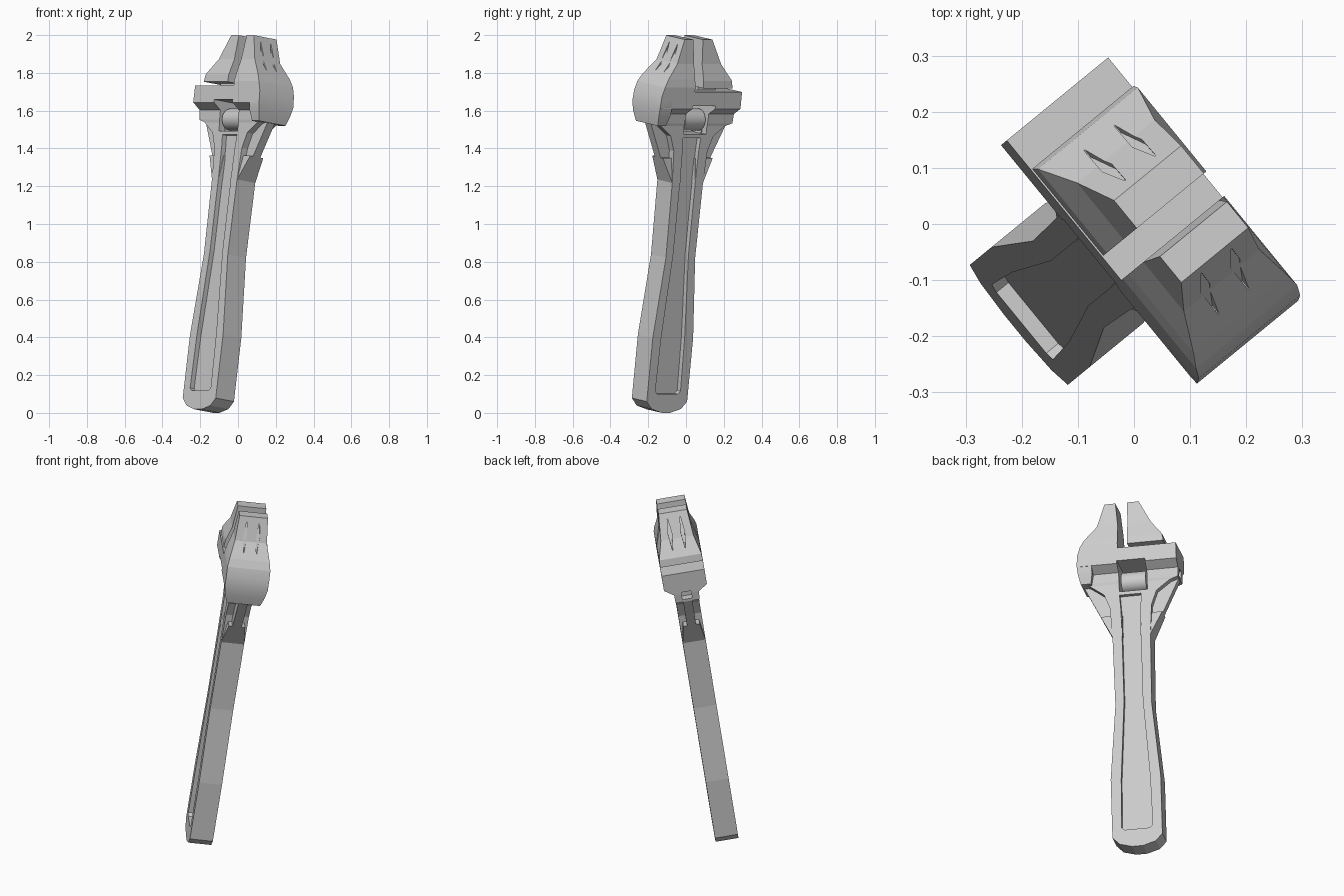
import bpy, bmesh, math
from mathutils import Matrix, Vector

if "Cube" in bpy.data.objects:
    bpy.data.objects.remove(bpy.data.objects["Cube"])

# Tool frame: local x = width, y = thickness, z = length; leaned back and turned
FRAME = (Matrix.Translation((-0.164, -0.146, 0.01))
         @ Matrix.Rotation(math.radians(-50.7), 4, 'Z')
         @ Matrix.Rotation(math.radians(-8.5), 4, 'X'))

steel = bpy.data.materials.new("grey_steel")
steel.use_nodes = True
GREY = (0.6, 0.6, 0.6, 1)
steel.diffuse_color = GREY
steel.node_tree.nodes["Principled BSDF"].inputs["Base Color"].default_value = GREY


def finish(name, bm):
    bmesh.ops.recalc_face_normals(bm, faces=bm.faces)
    mesh = bpy.data.meshes.new(name)
    bm.to_mesh(mesh)
    bm.free()
    mesh.materials.append(steel)
    obj = bpy.data.objects.new(name, mesh)
    bpy.context.collection.objects.link(obj)
    obj.matrix_world = FRAME
    return obj


def loft(name, rows, shift=0.0, mirror=1):
    """Join rectangles: each row is height, left, right, half thickness."""
    bm = bmesh.new()
    rings = []
    for t, left, right, v in rows:
        corners = ((left, -v), (right, -v), (right, v), (left, v))
        rings.append([bm.verts.new((mirror * x, y + shift, t)) for x, y in corners])
    for a, b in zip(rings, rings[1:]):
        for i in range(4):
            j = (i + 1) % 4
            bm.faces.new((a[i], a[j], b[j], b[i]))
    bm.faces.new(rings[0])
    bm.faces.new(rings[-1])
    return finish(name, bm)


def cut(obj, cutter):
    cutter.hide_render = True
    bpy.context.view_layer.update()
    mod = obj.modifiers.new("cut", 'BOOLEAN')
    mod.operation = 'DIFFERENCE'
    mod.solver = 'EXACT'
    mod.object = cutter
    bpy.context.view_layer.objects.active = obj
    bpy.ops.object.modifier_apply(modifier=mod.name)
    bpy.data.objects.remove(cutter)


def smooth(obj, degrees):
    bpy.ops.object.select_all(action='DESELECT')
    obj.select_set(True)
    bpy.context.view_layer.objects.active = obj
    bpy.ops.object.shade_smooth_by_angle(angle=math.radians(degrees))


# Handle, neck and lower head in one body
H = 0.063
body = loft("handle_and_head", [
    (0, -0.03, 0.03, H), (0.02, -0.1, 0.1, H), (0.06, -0.138, 0.138, H),
    (0.4, -0.138, 0.138, H), (0.83, -0.1, 0.1, H), (1.23, -0.105, 0.105, H),
    (1.4, -0.115, 0.115, H), (1.48, -0.145, 0.145, H), (1.535, -0.22, 0.22, H),
    (1.55, -0.265, 0.265, 0.066), (1.6, -0.268, 0.27, 0.068),
    (1.635, -0.268, 0.27, 0.118), (1.725, -0.268, 0.265, 0.118)])

# Long recess on both faces of the handle
for side in (-1, 1):
    recess = [(0.1, 0.07), (0.115, 0.086), (0.4, 0.08), (0.85, 0.052),
              (1.25, 0.052), (1.4, 0.055), (1.47, 0.06)]
    cut(body, loft("recess_cutter", [(t, -w, w, 0.04) for t, w in recess],
                   shift=side * 0.075))

# Window for the adjusting screw, and the screw pin hole in the side
cut(body, loft("window_cutter", [(t, -0.095, 0.06, 0.2) for t in (1.49, 1.65)]))
cut(body, loft("pin_hole_cutter", [(t, -0.3, -0.22, 0.027) for t in (1.565, 1.61)]))

# Adjusting screw lying across the window
bm = bmesh.new()
bmesh.ops.create_cone(bm, cap_ends=True, segments=24, radius1=0.058, radius2=0.058,
                      depth=0.135, matrix=Matrix.Translation((-0.018, 0, 1.56))
                      @ Matrix.Rotation(math.pi / 2, 4, 'Y'))
smooth(finish("adjusting_screw", bm), 40)

# Flared ribs that brace the head on both sides
for name, side in (("left", 1), ("right", -1)):
    loft(name + "_collar", [(1.23, 0.05, 0.105, H), (1.36, 0.05, 0.17, 0.045)],
         mirror=side)
    loft(name + "_rib", [(1.33, 0.05, 0.155, 0.025), (1.55, 0.1, 0.262, 0.025)],
         mirror=side)

# Fixed jaw with its rounded cheek
fixed_jaw = loft("fixed_jaw", [
    (1.7, 0.054, 0.268, 0.118), (1.75, 0.054, 0.26, 0.118), (1.79, 0.054, 0.236, 0.11),
    (1.87, 0.054, 0.168, 0.088), (2.0, 0.065, 0.125, 0.078)])
cheek = loft("fixed_jaw_cheek", [
    (1.54, 0.21, 0.266, 0.092), (1.59, 0.2, 0.277, 0.108), (1.64, 0.2, 0.282, 0.118),
    (1.7, 0.2, 0.277, 0.118), (1.75, 0.2, 0.26, 0.118)])
smooth(cheek, 25)

# Sliding jaw and the stem that runs down into the head
sliding_jaw = loft("sliding_jaw", [
    (1.745, -0.2, 0.0, 0.118), (1.785, -0.193, 0.0, 0.116), (1.87, -0.13, 0.0, 0.09),
    (2.0, -0.064, 0.0, 0.078)])
loft("sliding_jaw_stem", [(1.7, -0.14, -0.02, 0.05), (1.78, -0.14, -0.02, 0.05)])


# Slim grooves on the sloping backs of the jaws
def groove(jaw, side, x_low, x_high, y):
    rows = []
    for k, width in ((0, 0.001), (0.5, 0.011), (1, 0.001)):
        x = side * (x_low + (x_high - x_low) * k)
        rows.append((1.82 + 0.15 * k, x - 0.02, x + 0.02, width))
    cut(jaw, loft("groove_cutter", rows, shift=y))


for y in (-0.035, 0.035):
    groove(fixed_jaw, 1, 0.212, 0.142, y)
    groove(sliding_jaw, -1, 0.17, 0.082, y)
